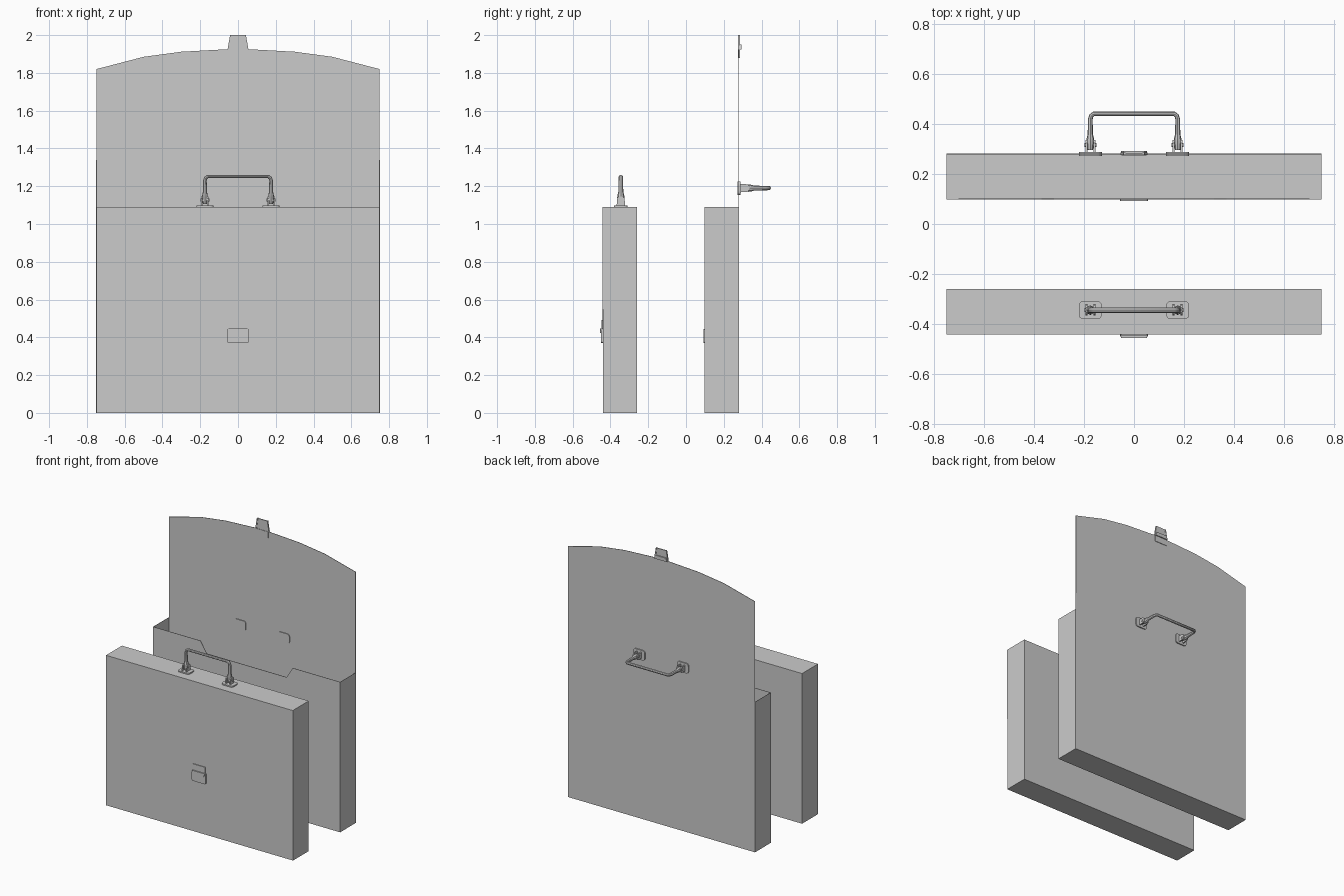
import bpy, bmesh, math
from mathutils import Matrix, Vector

if "Cube" in bpy.data.objects:
    bpy.data.objects.remove(bpy.data.objects["Cube"])

W, H, D, T = 0.75, 1.09, 0.18, 0.003      # half width, height, depth, sheet thickness
# half of the curved flap edge: x, extra height above the flap corner
ARC = [(0.75, 0.0), (0.5, 0.065), (0.3, 0.092), (0.06, 0.105)]
EDGE = ARC + [(-x, z) for x, z in reversed(ARC)]


def finish(name, bm, m=Matrix(), recalc=True):
    if recalc:
        bmesh.ops.recalc_face_normals(bm, faces=bm.faces)
    me = bpy.data.meshes.new(name)
    bm.to_mesh(me)
    bm.free()
    ob = bpy.data.objects.new(name, me)
    bpy.context.collection.objects.link(ob)
    ob.matrix_world = m
    return ob


def slab(name, outline, lo, hi, m=Matrix()):
    """Extrude a local xy outline from z=lo to z=hi."""
    bm = bmesh.new()
    f = bm.faces.new([bm.verts.new((x, y, lo)) for x, y in outline])
    r = bmesh.ops.extrude_face_region(bm, geom=[f])
    top = [v for v in r['geom'] if isinstance(v, bmesh.types.BMVert)]
    bmesh.ops.translate(bm, verts=top, vec=(0, 0, hi - lo))
    return finish(name, bm, m)


def rect(x0, x1, y0, y1):
    return [(x0, y0), (x1, y0), (x1, y1), (x0, y1)]


def rounded(cx, w, h, r, n=4):
    pts = []
    for i, (sx, sy) in enumerate([(1, 1), (-1, 1), (-1, -1), (1, -1)]):
        for k in range(n + 1):
            a = math.pi / 2 * (i + k / n)
            pts.append((cx + sx * (w / 2 - r) + r * math.cos(a),
                        sy * (h / 2 - r) + r * math.sin(a)))
    return pts


def cylinder(name, r, length, m):
    bm = bmesh.new()
    bmesh.ops.create_cone(bm, cap_ends=True, segments=16, radius1=r, radius2=r, depth=length)
    ob = finish(name, bm, m)
    smooth(ob)


def smooth(ob):
    bpy.ops.object.select_all(action='DESELECT')
    ob.select_set(True)
    bpy.context.view_layer.objects.active = ob
    bpy.ops.object.shade_smooth_by_angle(angle=math.radians(40))


def handle(prefix, m):
    """Carrying handle; local z points away from the mounting surface."""
    for s, side in ((-1, "left"), (1, "right")):
        n = f"{prefix}_{side}_handle"
        slab(n + "_plate", rounded(s * 0.175, 0.092, 0.072, 0.018), -0.007, 0.009, m)
        # clevis lugs and pin
        for k in (-1, 1):
            cx = s * 0.175 + k * 0.016
            lug = m @ Matrix.Translation((cx - 0.004, 0, 0)) @ \
                Matrix(((0, 0, 1, 0), (1, 0, 0, 0), (0, 1, 0, 0), (0, 0, 0, 1)))
            slab(n + "_lug", [(-.022, .009), (.022, .009), (.02, .045), (.01, .056),
                              (-.01, .056), (-.02, .045)], 0, 0.008, lug)
        cylinder(n + "_pin", 0.008, 0.048,
                 m @ Matrix.Translation((s * 0.175, 0, 0.036)) @ Matrix.Rotation(math.pi / 2, 4, 'Y'))
    # bent bar, thicker at its feet
    half = [(0.175, .016, 1.1), (0.175, .05, 1.55), (0.175, .066, 1.4), (0.175, .08, 1.05),
            (0.175, .14, .95), (0.171, .154, .9), (0.161, .161, .9)]
    pts = half + [(-x, z, r) for x, z, r in reversed(half)]
    cu = bpy.data.curves.new(prefix + "_handle_bar", 'CURVE')
    cu.dimensions = '3D'
    cu.bevel_depth, cu.bevel_resolution, cu.use_fill_caps = 0.01, 2, True
    sp = cu.splines.new('POLY')
    sp.points.add(len(pts) - 1)
    for p, (x, z, r) in zip(sp.points, pts):
        p.co, p.radius = (x, 0, z, 1), r
    ob = bpy.data.objects.new(prefix + "_handle_bar", cu)
    bpy.context.collection.objects.link(ob)
    ob.matrix_world = m @ Matrix.Diagonal((1, 1.25, 1, 1))
    bpy.ops.object.select_all(action='DESELECT')
    ob.select_set(True)
    bpy.context.view_layer.objects.active = ob
    bpy.ops.object.convert(target='MESH')
    smooth(bpy.context.view_layer.objects.active)


def clasp(prefix, m):
    """Flap clasp; local y runs towards the tip, local z outwards."""
    slab(prefix + "_clasp_base", rect(-.05, .05, -.046, 0), -.005, .005, m)
    slab(prefix + "_clasp_tongue", [(-.055, 0), (.055, 0), (.042, .075), (-.042, .075)], -.002, .005, m)
    slab(prefix + "_clasp_bar", [(-.052, -.002), (.052, -.002), (.042, .024), (-.042, .024)], 0, .013, m)
    for s in (-1, 1):
        slab(prefix + "_clasp_rail", [(s * .055, 0), (s * .044, 0), (s * .034, .075), (s * .042, .075)],
             -.004, .007, m)


OUT_FRONT = Matrix(((1, 0, 0, 0), (0, 0, -1, 0), (0, 1, 0, 0), (0, 0, 0, 1)))   # xy -> xz, z -> -y


def latch(prefix, y):
    m = Matrix.Translation((0, y, 0.407)) @ OUT_FRONT
    slab(prefix + "_latch_plate", rounded(0, .112, .074, .008, 2), -.003, .008, m)


# closed briefcase: body, flap, handle, latch
YC = -0.26 - D
slab("closed_case", rect(-W, W, YC, -0.26), 0, H)
slab("closed_flap", [(x, 0.55 - z) for x, z in EDGE] + [(-W, H), (W, H)], 0, T,
     Matrix.Translation((0, YC, 0)) @ OUT_FRONT)
handle("closed", Matrix.Translation((0, -0.345, H)))
latch("closed", YC - T)
clasp("closed", Matrix.Translation((0, YC - T, 0.446)) @ OUT_FRONT @ Matrix.Rotation(math.pi, 4, 'Z'))

# open briefcase: hollow shell with notched front and raised flap
Y0, Y1 = 0.28 - D, 0.28
bm = bmesh.new()
cache = {}


def vert(co):
    return cache.setdefault(co, bm.verts.new(co)) if co not in cache else cache[co]


def face(*cos):
    bm.faces.new([vert(c) for c in cos])


face((-W, Y0, 0), (-W, Y1, 0), (W, Y1, 0), (W, Y0, 0))
face((-W, Y0, 0), (-W, Y0, H), (-W, Y1, H), (-W, Y1, 0))
face((W, Y0, 0), (W, Y1, 0), (W, Y1, H), (W, Y0, H))
face((-W, Y1, 0), (-W, Y1, H), (W, Y1, H), (W, Y1, 0))
face((-W, Y0, 0), (W, Y0, 0), (W, Y0, H), (.37, Y0, H), (.32, Y0, H - .08),
     (-.32, Y0, H - .08), (-.37, Y0, H), (-W, Y0, H))
face((W, Y1, H), (-W, Y1, H), *[(x, Y1, 1.82 + z) for x, z in reversed(EDGE)])
shell = finish("open_case", bm)
mod = shell.modifiers.new("sheet", 'SOLIDIFY')
mod.thickness, mod.offset = T, 0
handle("open", Matrix.Translation((0, Y1, 1.19)) @ Matrix.Rotation(-math.pi / 2, 4, 'X'))
latch("open", Y0)
OUT_BACK = Matrix(((-1, 0, 0, 0), (0, 0, 1, 0), (0, 1, 0, 0), (0, 0, 0, 1)))
clasp("open", Matrix.Translation((0, Y1, 1.925)) @ OUT_BACK)
